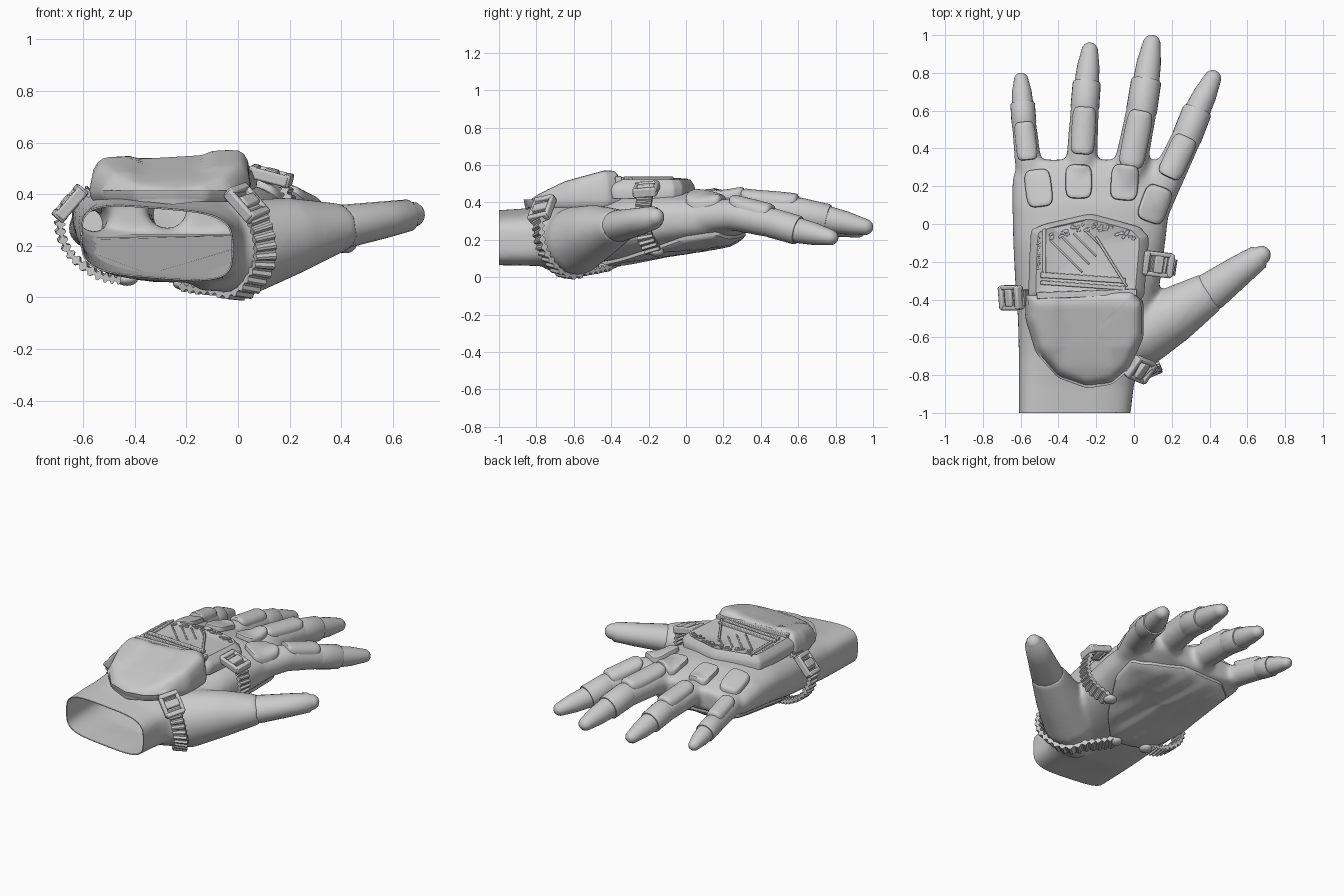
import bpy, bmesh, math, random
from mathutils import Vector as V, Matrix
from mathutils.bvhtree import BVHTree

if "Cube" in bpy.data.objects:
    bpy.data.objects.remove(bpy.data.objects["Cube"])
random.seed(4)

def finish(name, bm):
    bmesh.ops.recalc_face_normals(bm, faces=bm.faces)
    me = bpy.data.meshes.new(name)
    bm.to_mesh(me); bm.free()
    ob = bpy.data.objects.new(name, me)
    bpy.context.collection.objects.link(ob)
    return ob

def loft(bm, rings):
    rs = [[bm.verts.new(p) for p in r] for r in rings]
    n = len(rs[0])
    for a, b in zip(rs, rs[1:]):
        for i in range(n):
            bm.faces.new((a[i], a[(i + 1) % n], b[(i + 1) % n], b[i]))
    bm.faces.new(rs[0]); bm.faces.new(rs[-1])

def power(v, e):
    return math.copysign(abs(v) ** (2 / e), v)

def turn(n):
    return [2 * math.pi * k / n for k in range(n)]

def tube(bm, path, n=24, dome=False):
    """path of (x, y, z, half width, half height)"""
    path = list(path)
    if dome:
        a, b = V(path[-2][:3]), V(path[-1][:3])
        d, (rx, rz) = (b - a).normalized(), path[-1][3:]
        path[-1] = (*(b - d * rx), rx, rz)
        for k in (25, 48, 68, 84):
            c, s = math.cos(math.radians(k)), math.sin(math.radians(k))
            path.append((*(b - d * rx * (1 - s)), rx * c, rz * c))
    P = [V(p[:3]) for p in path]
    rings = []
    for i, p in enumerate(path):
        t = (P[min(i + 1, len(P) - 1)] - P[max(i - 1, 0)]).normalized()
        s = t.cross(V((0, 0, 1))).normalized()
        u = s.cross(t)
        rings.append([P[i] + s * p[3] * math.cos(a) + u * p[4] * math.sin(a) for a in turn(n)])
    loft(bm, rings)

def rrect(cx, cy, hx, hy, ang, n=32, e=5):
    c, s = math.cos(ang), math.sin(ang)
    pts = [(hx * power(math.cos(t), e), hy * power(math.sin(t), e)) for t in turn(n)]
    return [(cx + x * c - y * s, cy + x * s + y * c) for x, y in pts]

def rounded(pts):
    pts = [V(p) for p in pts]
    pts = [a.lerp(b, k / 3) for a, b in zip(pts, pts[1:] + pts[:1]) for k in range(3)]
    for _ in range(2):
        pts = [a.lerp(b, k) for a, b in zip(pts, pts[1:] + pts[:1]) for k in (.25, .75)]
    return [tuple(p) for p in pts]

def stack(name, outline, levels):
    """scaled copies of an outline; each level is (scale, height function)"""
    bm = bmesh.new()
    c = sum((V(p) for p in outline), V((0, 0))) / len(outline)
    rings = []
    for s, zf in levels:
        q = [c + (V(p) - c) * s for p in outline]
        rings.append([(p.x, p.y, zf(p.x, p.y)) for p in q])
    loft(bm, rings)
    return finish(name, bm)

def bars(name, items, bevel=.005):
    """items of (centre, rotation matrix, size)"""
    bm = bmesh.new()
    for c, R, s in items:
        bmesh.ops.create_cube(bm, size=1, matrix=Matrix.Translation(c) @ R.to_4x4() @ Matrix.Diagonal((*s, 1)))
    ob = finish(name, bm)
    m = ob.modifiers.new("bevel", 'BEVEL'); m.width = bevel; m.segments = 2

# fingers: palm base, plate start, plate end, sleeve end, tip, radius
FINGERS = {
    "little": [(-.52, .1, .32), (-.562, .34, .32), (-.583, .54, .285), (-.59, .64, .265), (-.60, .80, .225), .066],
    "ring": [(-.3, .1, .33), (-.275, .37, .345), (-.26, .62, .32), (-.25, .75, .29), (-.23, .96, .243), .076],
    "middle": [(-.06, .1, .33), (-.02, .3, .365), (.04, .6, .345), (.065, .76, .31), (.10, 1.0, .26), .082],
    "index": [(.09, .05, .32), (.18, .25, .335), (.28, .46, .29), (.335, .6, .25), (.435, .81, .205), .08]}

# hand body: palm sections (y, left, right, bottom, top, squareness, shear), finger stalks and thumb base fused
bm = bmesh.new()
SECT = [(-1.1, -.61, -.03, .075, .342, 4, .08), (-.85, -.61, .0, .07, .36, 3.6, .08), (-.7, -.61, .05, .06, .385, 3, .06),
        (-.5, -.615, .1, .075, .42, 2.8, .03), (-.3, -.63, .14, .105, .45, 2.7, 0), (-.1, -.64, .165, .145, .465, 2.7, 0),
        (.1, -.645, .19, .175, .455, 2.7, 0), (.24, -.645, .2, .2, .425, 2.6, 0), (.34, -.61, .13, .25, .39, 2.5, 0)]
loft(bm, [[((l + r) / 2 + (r - l) / 2 * power(math.cos(a), e), y,
            (b + t) / 2 + (t - b) / 2 * power(math.sin(a), e) - k * (r - l) / 2 * power(math.cos(a), e))
           for a in turn(40)] for y, l, r, b, t, e, k in SECT])
for *p, r in FINGERS.values():
    tube(bm, [(*q, r * k, r * k) for q, k in zip(p[:4], (1.1, 1.08, 1, .96))])
tube(bm, [(-.16, -.72, .165, .12, .14), (.03, -.585, .195, .175, .185), (.21, -.48, .24, .15, .15), (.41, -.355, .275, .108, .09)])
hand = finish("hand_body", bm)
m = hand.modifiers.new("fuse", 'REMESH'); m.mode = 'VOXEL'; m.voxel_size = .015
m = hand.modifiers.new("relax", 'SMOOTH'); m.factor = .5; m.iterations = 12
dg = bpy.context.evaluated_depsgraph_get()
me = bpy.data.meshes.new_from_object(hand.evaluated_get(dg))
hand.modifiers.clear(); hand.data = me
bm = bmesh.new(); bm.from_mesh(me)
tree = BVHTree.FromBMesh(bm)
# open wrist
bmesh.ops.bisect_plane(bm, geom=bm.verts[:] + bm.edges[:] + bm.faces[:], plane_co=(0, -1, 0), plane_no=(0, -1, 0), clear_outer=True)
bm.to_mesh(me); bm.free()
m = hand.modifiers.new("lining", 'SOLIDIFY'); m.thickness = .006; m.offset = -1

def surf(x, y, side):
    h = tree.ray_cast(V((x, y, 2 * side)), V((0, 0, -side)))[0]
    return h.z if h else tree.find_nearest(V((x, y, .3 + .15 * side)))[0].z

def patch(name, outline, h, side=1, wave=lambda x, y: 0):
    """padded plate lying on the hand surface"""
    def lv(k, w=0):
        return lambda x, y: surf(x, y, side) + side * (k * h + w * wave(x, y))
    return stack(name, outline, [(1, lv(-.1)), (1, lv(.55)), (.96, lv(.85)), (.85, lv(1, .6))] +
                 [(s, lv(1, 1)) for s in (.75, .6, .45, .3, .15, .01)])

for name, (p0, p1, p2, p3, p4, r) in FINGERS.items():
    a, b, e, t = V(p1), V(p2), V(p3), V(p4)
    c, d = (a + b) / 2, b - a
    patch(name + "_finger_plate", rrect(c.x, c.y, r * .84, d.length / 2, math.atan2(d.y, d.x) - math.pi / 2), .024)
    bm = bmesh.new()
    tube(bm, [(*a.lerp(b, .97), r * .96, r * .96), (*b, r, r), (*b.lerp(e, .95), r * .98, r * .98), (*e, r * .94, r * .94)])
    finish(name + "_finger_sleeve", bm)
    bm = bmesh.new()
    tube(bm, [(*b.lerp(e, .7), r * .85, r * .85), (*e, r * .85, r * .85), (*e.lerp(t, .4), r * .78, r * .75),
              (*t, r * .58, r * .54)], dome=True)
    finish(name + "_finger_tip", bm)

bm = bmesh.new()
tube(bm, [(.38, -.373, .268, .1, .084), (.41, -.355, .275, .103, .085), (.56, -.245, .3, .082, .072),
          (.66, -.175, .318, .066, .062), (.715, -.138, .328, .05, .05)], dome=True)
finish("thumb_tip", bm)

# knuckle pads
for i, (x, y, w, l, a) in enumerate([(-.505, .19, .07, .1, .12), (-.293, .225, .07, .09, .0),
                                     (-.05, .22, .073, .095, -.08), (.11, .105, .075, .1, -.35)]):
    patch(f"knuckle_pad_{i}", rrect(x, y, w, l, a, e=4), .032)

# ribbed palm pad with studs
patch("palm_pad", rounded([(.13, -.02), (.16, .17), (.06, .25), (-.15, .32), (-.45, .31), (-.57, .22), (-.585, -.2),
                           (-.47, -.42), (-.2, -.46), (-.02, -.28)]), .032, -1,
      lambda x, y: .007 * math.sin((x + .25 * y) * 42))
for i, (x, y) in enumerate([(.06, -.16), (-.21, -.43), (-.43, -.4)]):
    bm = bmesh.new()
    bmesh.ops.create_uvsphere(bm, u_segments=20, v_segments=10, radius=.042,
                              matrix=Matrix.Translation((x, y, surf(x, y, -1) - .032)) @ Matrix.Diagonal((1, 1, .6, 1)))
    finish(f"palm_stud_{i}", bm)

# wrist device: rear dome with a shallow centre channel
def top(x, y):
    z = .566 + min(0, y + .43) * .27 - max(0, -.65 - y) * .18 + .06 * (x + .12)
    g = max(0, min(1, (.16 - abs(x + .26)) / .04))
    return z - .014 * g * max(0, min(1, (y + .75) / .1))
def flat(z):
    return lambda x, y: z
dome = rounded([(-.565, -.37), (-.3, -.355), (.0, -.35), (.045, -.42), (.045, -.6), (-.03, -.77), (-.12, -.845), (-.25, -.865),
                (-.4, -.81), (-.515, -.68), (-.57, -.5)])
stack("device_dome", dome, [(.96, flat(.37)), (1, flat(.385)), (1.02, flat(.415)), (.98, lambda x, y: top(x, y) - .045)] +
      [(s, lambda x, y, k=k: top(x, y) - k) for s, k in ((.93, .018), (.87, .004), (.8, 0), (.7, 0), (.6, 0), (.5, 0), (.4, 0), (.25, 0), (.01, 0))])
# front plate
plate = rounded([(-.545, -.03), (-.47, .0), (-.23, .055), (.03, -.015), (.08, -.07), (.05, -.42), (-.56, -.42), (-.555, -.2)])
stack("device_front_plate", plate, [(.98, flat(.42)), (1, flat(.465)), (.97, flat(.49)), (.86, flat(.522)), (.83, flat(.518)), (.01, flat(.524))])
I = Matrix.Identity(3)
def rz(deg):
    return Matrix.Rotation(math.radians(deg), 3, 'Z')
frame = [((-.27, -.285, .522), rz(-4), (.45, .03, .025)), ((-.27, -.325, .522), rz(-4), (.45, .022, .025)),
         ((-.475, -.15, .517), I, (.018, .25, .025)), ((-.12, -.2, .525), rz(-58), (.31, .014, .025)),
         ((-.25, -.37, .52), rz(2), (.53, .035, .04))]
frame += [((-.36 + i * .05, -.17 + .03 * i, .521), rz(-45), (.24 - .035 * i, .01, .012)) for i in range(4)]
bars("device_panel_trim", frame, .004)
grit = []
for i in range(34):
    x = random.uniform(-.46, .0)
    grit.append(((x, .0 - abs(x + .23) * .24 + random.uniform(-.03, .01), .516), rz(random.uniform(0, 90)), (.022, .014, .022)))
grit += [((-.505, -.08 - .022 * i, .51), rz(random.uniform(0, 90)), (.022, .012, .022)) for i in range(8)]
bars("device_rim_texture", grit, .003)

# ribbed straps with buckles, lying along the hand surface
def strap(name, pts, hw, at, blen, clear=.018):
    P = [V(p) for p in pts]
    P = [P[0] * 2 - P[1]] + P + [P[-1] * 2 - P[-2]]
    path, nor = [], []
    for a, b, c, d in zip(P, P[1:], P[2:], P[3:]):
        for t in (k / 16 for k in range(16)):
            p = .5 * (2 * b + (c - a) * t + (2 * a - 5 * b + 4 * c - d) * t * t + (3 * b - a - 3 * c + d) * t ** 3)
            q, n, _, _ = tree.find_nearest(p)
            path.append(q + n * clear if (p - q).dot(n) < clear else p)
            nor.append(n)
    bm, rings, fr, L = bmesh.new(), [], [], len(path) - 1
    for i, p in enumerate(path):
        t = (path[min(i + 3, L)] - path[max(i - 3, 0)]).normalized()
        w = sum(nor[max(i - 9, 0):i + 10], V()).cross(t).normalized()
        n = t.cross(w)
        fr.append(Matrix((t, w, n)).transposed())
        h = .019 if i % 4 < 2 else .007
        rings.append([p + w * hw * a + n * h * b for a, b in ((1, 1), (-1, 1), (-1, -1), (1, -1))])
    loft(bm, rings)
    finish(name + "_strap", bm)
    k = int(at * L)
    R, c = fr[k], path[k]
    parts = [(c + R @ V((0, s * (hw + .012), 0)), R, (blen, .024, .045)) for s in (1, -1)]
    parts += [(c + R @ V((s * blen * .45, 0, 0)), R, (.03, hw * 2.9, .05)) for s in (1, -1)]
    parts.append((c, R, (.05, hw * 2.2, .055)))
    bars(name + "_buckle", parts, .008)

strap("thumb_web", [(.0, -.2, .46), (.1, -.21, .475), (.175, -.22, .44), (.205, -.23, .33), (.17, -.22, .22), (.06, -.17, .13)],
      .042, .27, .15)
strap("outer_side", [(-.53, -.39, .42), (-.625, -.39, .39), (-.69, -.39, .29), (-.65, -.38, .17), (-.54, -.39, .09), (-.44, -.39, .07)],
      .042, .27, .14)
strap("wrist", [(-.05, -.74, .4), (.02, -.765, .38), (.09, -.79, .27), (.1, -.76, .13), (.02, -.66, .03), (-.1, -.53, .03), (-.21, -.43, .05)],
      .042, .2, .14, .01)

bpy.ops.object.select_all(action='SELECT')
bpy.context.view_layer.objects.active = hand
bpy.ops.object.shade_smooth_by_angle(angle=math.radians(38))
